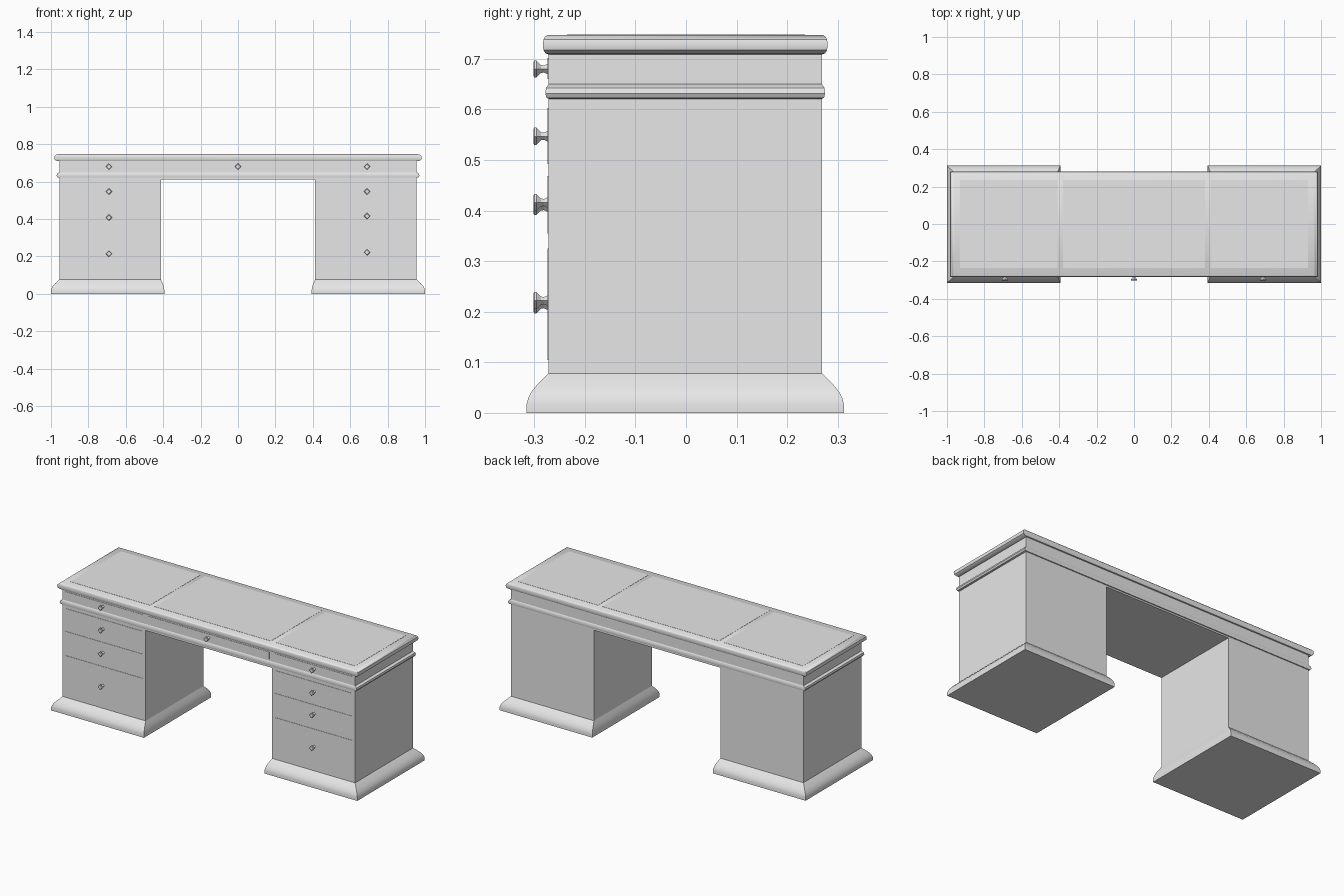
import bpy, bmesh, math

if "Cube" in bpy.data.objects:
    bpy.data.objects.remove(bpy.data.objects["Cube"])

grey = bpy.data.materials.new("plain grey")
grey.diffuse_color = (0.8, 0.8, 0.8, 1)
grey.use_nodes = True
grey.node_tree.nodes["Principled BSDF"].inputs["Base Color"].default_value = grey.diffuse_color


def finish(name, bm, smooth=False):
    bmesh.ops.recalc_face_normals(bm, faces=bm.faces)
    mesh = bpy.data.meshes.new(name)
    bm.to_mesh(mesh)
    bm.free()
    mesh.materials.append(grey)
    ob = bpy.data.objects.new(name, mesh)
    bpy.context.collection.objects.link(ob)
    if smooth:
        bpy.ops.object.select_all(action='DESELECT')
        ob.select_set(True)
        bpy.context.view_layer.objects.active = ob
        bpy.ops.object.shade_smooth_by_angle(angle=math.radians(35))
    return ob


def moulded_block(name, x0, x1, y0, y1, profile, left=1, right=1, smooth=False):
    """Rectangular block swept with a profile of (outward offset, z)."""
    bm = bmesh.new()
    rings = []
    for d, z in profile:
        a, b = x0 - d * left, x1 + d * right
        rings.append([bm.verts.new(p) for p in (
            (a, y0 - d, z), (b, y0 - d, z), (b, y1 + d, z), (a, y1 + d, z))])
    for lo, hi in zip(rings, rings[1:]):
        for i in range(4):
            j = (i + 1) % 4
            bm.faces.new((lo[i], lo[j], hi[j], hi[i]))
    bm.faces.new(rings[0])
    bm.faces.new(rings[-1])
    return finish(name, bm, smooth)


def box(name, x0, x1, y0, y1, z0, z1):
    return moulded_block(name, x0, x1, y0, y1, [(0, z0), (0, z1)])


def knob(name, x, z):
    """Four-sided turned knob pointing to the front."""
    bm = bmesh.new()
    rings = []
    for r, y in [(0.011, -0.272), (0.007, -0.281), (0.008, -0.287),
                 (0.017, -0.296), (0.017, -0.300), (0.013, -0.302)]:
        rings.append([bm.verts.new((x + r * math.cos(i * math.pi / 2), y,
                                    z + r * math.sin(i * math.pi / 2))) for i in range(4)])
    for lo, hi in zip(rings, rings[1:]):
        for i in range(4):
            j = (i + 1) % 4
            bm.faces.new((lo[i], lo[j], hi[j], hi[i]))
    bm.faces.new(rings[0])
    bm.faces.new(rings[-1])
    finish(name, bm)


Y0, Y1 = -0.272, 0.269      # body front and back
PLATE = 0.002

# Desk top, frieze and belt moulding
moulded_block("desk_top", -0.955, 0.955, Y0, Y1,
              [(0.0, 0.709), (0.006, 0.711), (0.010, 0.718), (0.011, 0.728),
               (0.010, 0.738), (0.007, 0.744), (0.002, 0.747)],
              left=2.5, right=2.5, smooth=True)
box("frieze", -0.955, 0.955, Y0, Y1, 0.612, 0.710)
moulded_block("belt_moulding", -0.955, 0.955, Y0, Y1,
              [(0.0, 0.621), (0.004, 0.623), (0.006, 0.632), (0.005, 0.642), (0.0, 0.650)],
              left=2.5, right=2.5, smooth=True)

# Faint raised panels on the desk top
for name, a, b in [("left", -0.93, -0.41), ("middle", -0.38, 0.38), ("right", 0.41, 0.93)]:
    box(name + "_top_panel", a, b, -0.235, 0.235, 0.746, 0.748)

# Pedestals with flared plinths, drawers and knobs
flare = [(0.043, 0.0), (0.043, 0.018), (0.040, 0.029), (0.034, 0.041),
         (0.023, 0.055), (0.0, 0.078)]
for side, s in [("left", -1), ("right", 1)]:
    x0, x1 = sorted((s * 0.413, s * 0.955))
    box(side + "_pedestal", x0, x1, Y0, Y1, 0.07, 0.625)
    moulded_block(side + "_plinth", x0, x1, Y0, Y1, flare,
                  left=1.04 if s < 0 else 0.45, right=1.04 if s > 0 else 0.45, smooth=True)
    p0, p1 = x0 + 0.02, x1 - 0.02
    rows = [(0.660, 0.702, 0.680), (0.492, 0.603, 0.547),
            (0.355, 0.468, 0.412), (0.105, 0.325, 0.218)]
    for n, (z0, z1, kz) in enumerate(rows):
        box(f"{side}_drawer_{n + 1}", p0, p1, Y0 - PLATE, Y0 + 0.01, z0, z1)
        lift = 0.004 * s if n > 1 else 0
        knob(f"{side}_knob_{n + 1}", s * 0.69, kz + lift)

# Centre drawer over the knee hole
box("centre_drawer", -0.395, 0.395, Y0 - PLATE, Y0 + 0.01, 0.660, 0.702)
knob("centre_knob", 0, 0.680)
